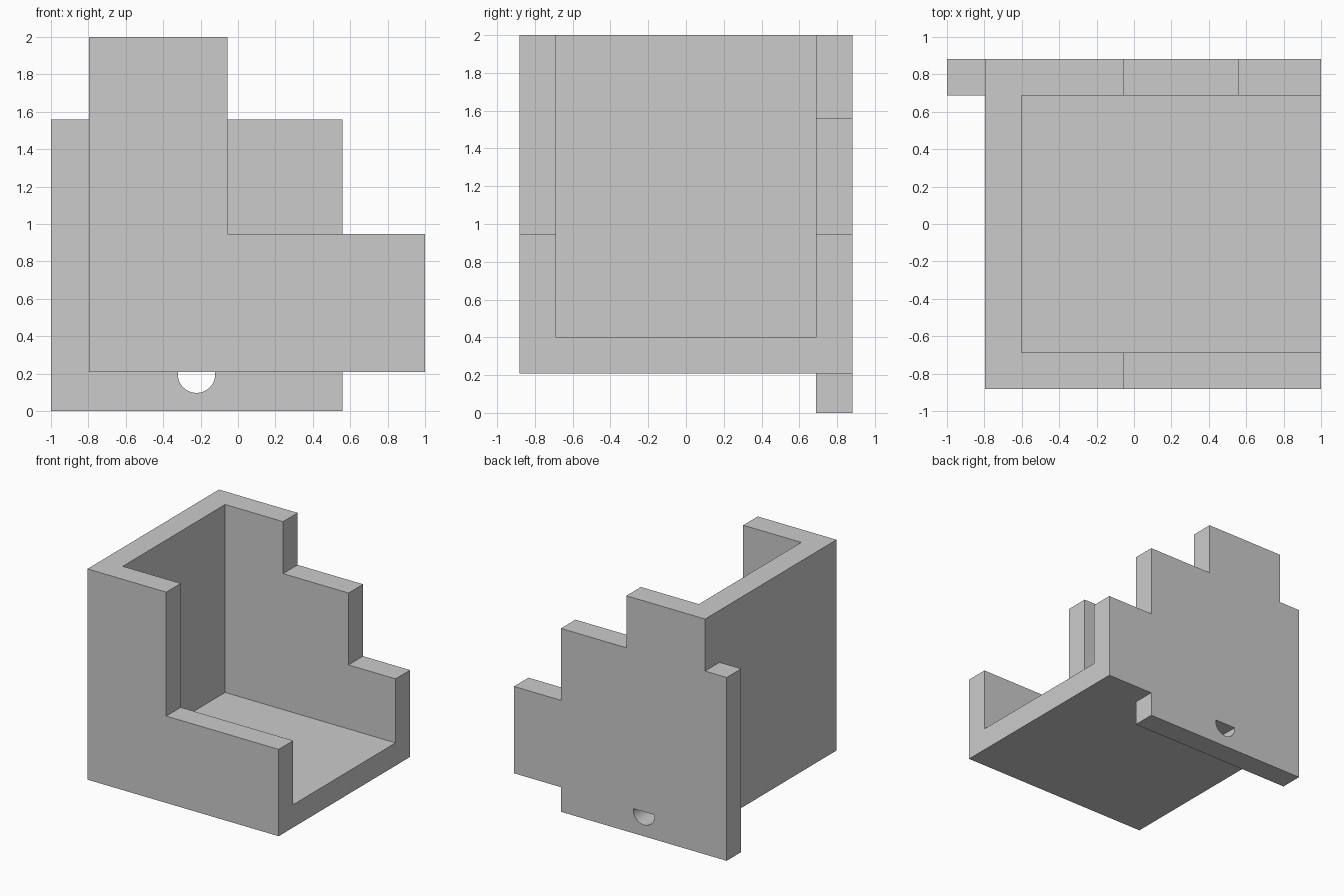
import bpy, bmesh
from math import pi, cos, sin

if "Cube" in bpy.data.objects:
    bpy.data.objects.remove(bpy.data.objects["Cube"])


def prism(name, profile, y0, y1):
    """Extrude an (x, z) outline from y0 to y1."""
    bm = bmesh.new()
    face = bm.faces.new([bm.verts.new((x, y0, z)) for x, z in profile])
    ext = bmesh.ops.extrude_face_region(bm, geom=[face])
    verts = [v for v in ext["geom"] if isinstance(v, bmesh.types.BMVert)]
    bmesh.ops.translate(bm, verts=verts, vec=(0, y1 - y0, 0))
    bmesh.ops.recalc_face_normals(bm, faces=bm.faces)
    mesh = bpy.data.meshes.new(name)
    bm.to_mesh(mesh)
    bm.free()
    obj = bpy.data.objects.new(name, mesh)
    bpy.context.collection.objects.link(obj)
    return obj


def combine(target, tool, operation):
    """Apply an exact boolean and discard the tool object."""
    mod = target.modifiers.new(operation, 'BOOLEAN')
    mod.operation, mod.solver, mod.object = operation, 'EXACT', tool
    bpy.context.view_layer.objects.active = target
    bpy.ops.object.modifier_apply(modifier=mod.name)
    bpy.data.objects.remove(tool)


LEFT, STEP1, STEP2 = -0.797, -0.057, 0.558     # outer wall and step positions
FLOOR, LOW, MID, TOP = 0.209, 0.947, 1.558, 2.0
INNER, OUTER = 0.687, 0.882                    # wall faces in y

# Tray: L-shaped side outline, hollowed to leave front wall, left wall and floor
tray = prism("tray", [(LEFT, FLOOR), (1, FLOOR), (1, LOW), (STEP1, LOW),
                      (STEP1, TOP), (LEFT, TOP)], -OUTER, INNER)
cavity = prism("cavity_cutter", [(-0.602, 0.403), (1.5, 0.403),
                                 (1.5, 2.5), (-0.602, 2.5)], -INNER, INNER + 0.3)
combine(tray, cavity, 'DIFFERENCE')

# Back plate: stepped outline, overhanging to the left and below the tray
shell = prism("stepped_corner_shell",
              [(-1, 0), (STEP2, 0), (STEP2, FLOOR), (1, FLOOR), (1, LOW),
               (STEP2, LOW), (STEP2, MID), (STEP1, MID), (STEP1, TOP),
               (LEFT, TOP), (LEFT, MID), (-1, MID)], INNER, OUTER)

# Half-round hole under the floor
n, r = 24, 0.1
arc = [(-0.222 + r * cos(pi + pi * i / n), 0.197 + r * sin(pi + pi * i / n))
       for i in range(n + 1)]
hole = prism("hole_cutter", arc + [(-0.222 + r, FLOOR), (-0.222 - r, FLOOR)],
             INNER - 0.2, OUTER + 0.2)
combine(shell, hole, 'DIFFERENCE')

# Join into one solid
combine(shell, tray, 'UNION')
bm = bmesh.new()
bm.from_mesh(shell.data)
bmesh.ops.remove_doubles(bm, verts=bm.verts, dist=0.0001)
bmesh.ops.dissolve_limit(bm, angle_limit=0.01, verts=bm.verts, edges=bm.edges)
bm.to_mesh(shell.data)
bm.free()
